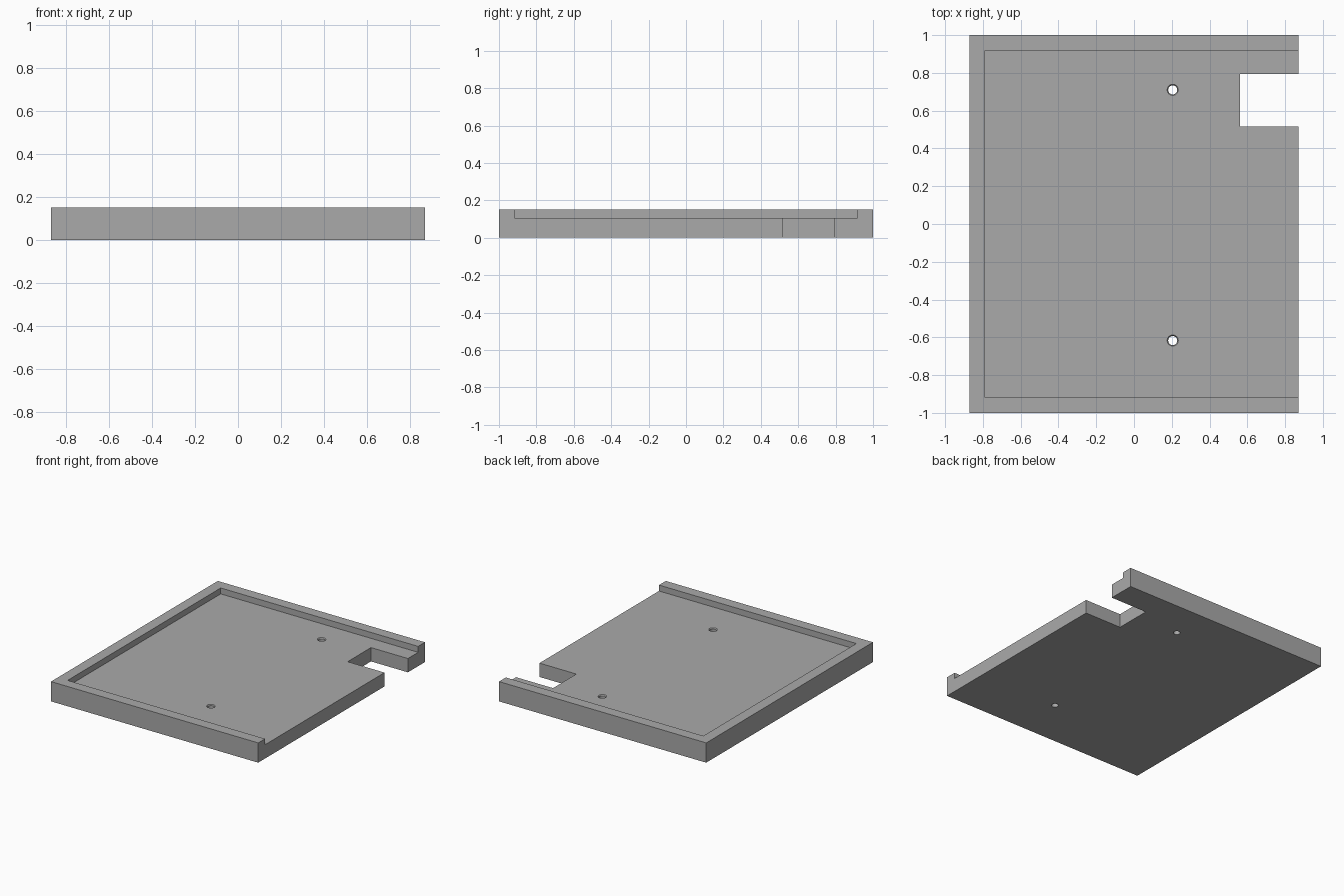
import bpy
from mathutils import Vector

if "Cube" in bpy.data.objects:
    bpy.data.objects.remove(bpy.data.objects["Cube"], do_unlink=True)

W, D, H = 0.87, 1.0, 0.15      # half width, half depth, full height
FLOOR = 0.105                  # top of the recessed floor
RIM = 0.082                    # rim thickness
OVER = 0.1                     # cutter overshoot

grey = bpy.data.materials.new("plain grey")
grey.use_nodes = True
grey.diffuse_color = (0.4, 0.4, 0.4, 1)
grey.node_tree.nodes["Principled BSDF"].inputs["Base Color"].default_value = (0.4, 0.4, 0.4, 1)


def box(name, low, high):
    low, high = Vector(low), Vector(high)
    bpy.ops.mesh.primitive_cube_add(size=1, location=(low + high) / 2)
    ob = bpy.context.object
    ob.name = name
    ob.scale = high - low
    bpy.ops.object.transform_apply(location=True, rotation=False, scale=True)
    return ob


def cone(name, x, y, z0, z1, r0, r1):
    bpy.ops.mesh.primitive_cone_add(vertices=32, radius1=r0, radius2=r1,
                                    depth=z1 - z0, location=(x, y, (z0 + z1) / 2))
    ob = bpy.context.object
    ob.name = name
    return ob


def cut(target, cutter):
    cutter.hide_render = True
    mod = target.modifiers.new(cutter.name, "BOOLEAN")
    mod.operation = "DIFFERENCE"
    mod.solver = "EXACT"
    mod.object = cutter
    bpy.context.view_layer.objects.active = target
    bpy.ops.object.modifier_apply(modifier=mod.name)
    bpy.data.objects.remove(cutter, do_unlink=True)


# Solid slab
tray = box("tray", (-W, -D, 0), (W, D, H))
tray.data.materials.append(grey)

# Recess, open on the left side, and the rectangular notch in that side
cut(tray, box("recess", (-W + RIM, -D + RIM, FLOOR), (W + OVER, D - RIM, H + OVER)))
cut(tray, box("notch", (0.56, 0.515, -OVER), (W + OVER, 0.795, H + OVER)))

# Countersunk screw holes
for y in (0.71, -0.617):
    cut(tray, cone("screw_hole", 0.205, y, -OVER, H + OVER, 0.024, 0.024))
    cut(tray, cone("countersink", 0.205, y, FLOOR - 0.022, FLOOR + 0.022, 0.013, 0.035 + 0.022 / 2))

for ob in bpy.context.selected_objects:
    ob.select_set(False)
tray.select_set(True)
bpy.context.view_layer.objects.active = tray
bpy.ops.object.shade_smooth_by_angle(angle=0.5)
